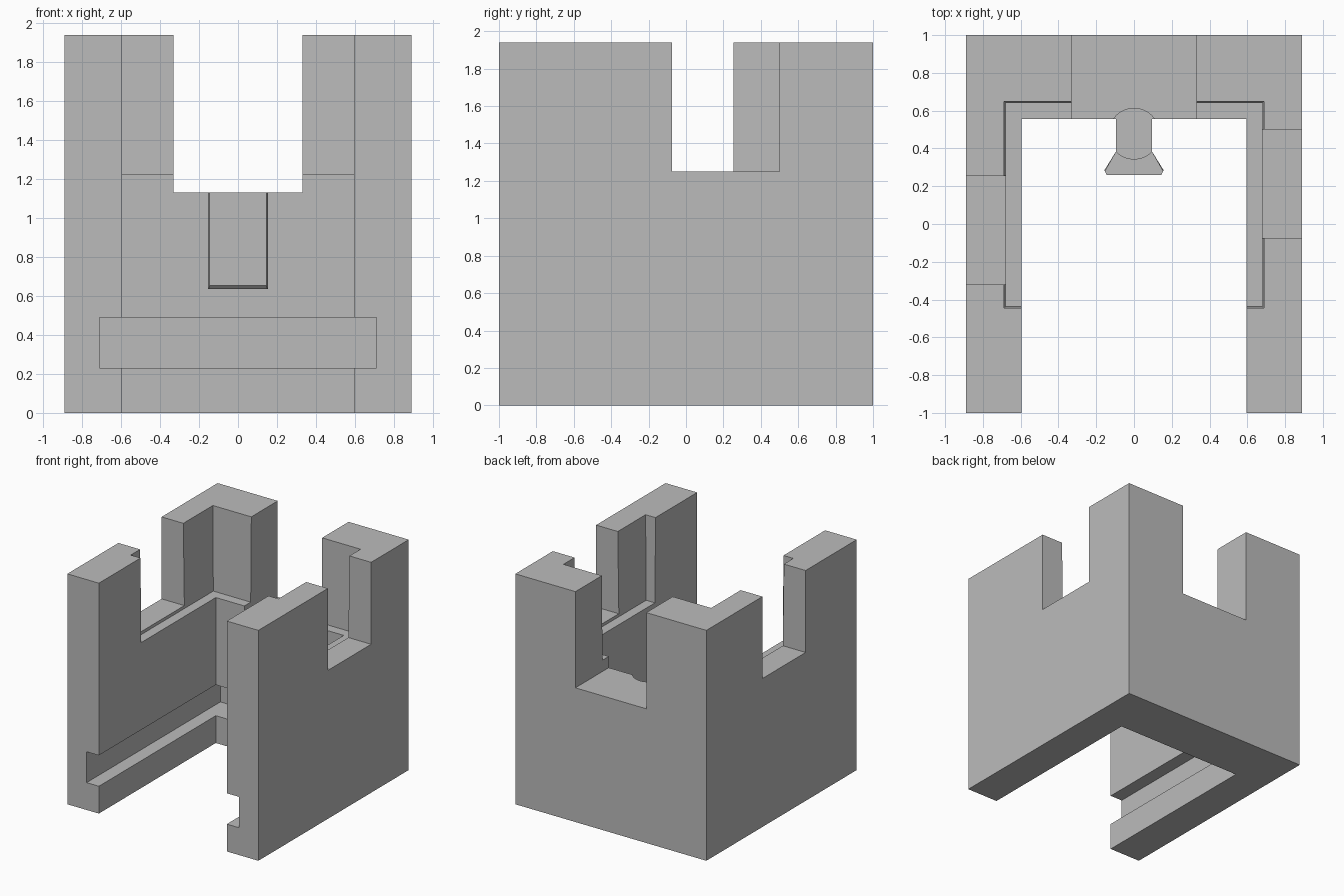
import bpy, bmesh, math

cube = bpy.data.objects.get("Cube")
if cube:
    bpy.data.objects.remove(cube, do_unlink=True)

grey = bpy.data.materials.new("plain grey")
grey.use_nodes = True
COLOUR = (0.5, 0.5, 0.5, 1)
grey.diffuse_color = COLOUR
grey.node_tree.nodes["Principled BSDF"].inputs["Base Color"].default_value = COLOUR


def loft(name, sections):
    """Solid through horizontal outlines, given as (height, points)."""
    bm = bmesh.new()
    rings = [[bm.verts.new((x, y, z)) for x, y in pts] for z, pts in sections]
    n = len(rings[0])
    for low, high in zip(rings, rings[1:]):
        for i in range(n):
            j = (i + 1) % n
            bm.faces.new((low[i], low[j], high[j], high[i]))
    bm.faces.new(rings[0][::-1])
    bm.faces.new(rings[-1])
    bmesh.ops.recalc_face_normals(bm, faces=bm.faces)
    mesh = bpy.data.meshes.new(name)
    bm.to_mesh(mesh)
    bm.free()
    mesh.materials.append(grey)
    obj = bpy.data.objects.new(name, mesh)
    bpy.context.collection.objects.link(obj)
    return obj


def rect(x0, x1, y0, y1):
    return [(x0, y0), (x1, y0), (x1, y1), (x0, y1)]


def box(name, x0, x1, y0, y1, z0, z1):
    r = rect(x0, x1, y0, y1)
    return loft(name, [(z0, r), (z1, r)])


def mirrored(half):
    """Close an outline from its +x half."""
    return half + [(-x, y) for x, y in reversed(half)]


def cut(target, cutter):
    cutter.hide_render = True
    mod = target.modifiers.new("cut", "BOOLEAN")
    mod.operation = "DIFFERENCE"
    mod.solver = "EXACT"
    mod.object = cutter
    bpy.context.view_layer.objects.active = target
    bpy.ops.object.modifier_apply(modifier=mod.name)


W, H, IN, BACK = 0.89, 1.94, 0.596, 0.556

# Three-walled housing
plan = mirrored([(IN, BACK), (IN, -1), (W, -1), (W, 1)])
housing = loft("housing", [(0, plan), (H, plan)])

# Drafted recess around the upper inner walls
recess = loft("recess_cutter", [
    (1.225, rect(-0.678, 0.678, -0.438, 0.64)),
    (H + 0.07, rect(-0.689, 0.689, -0.446, 0.649))])

cutters = [
    box("groove_cutter", -0.71, 0.71, -1.2, 0.78, 0.23, 0.49),
    recess,
    box("back_notch_cutter", -0.33, 0.33, 0.3, 1.2, 1.13, 2.2),
    box("left_notch_cutter", 0.5, 1.1, -0.075, 0.5, 1.25, 2.2),
    box("right_notch_cutter", -1.1, -0.5, -0.32, 0.255, 1.25, 2.2),
]
for c in cutters:
    cut(housing, c)

# Flared coupling on the back wall, bevelled along the lower front
def coupling_outline(side, nose_x, nose):
    return mirrored([(nose_x, nose), (0.155, side), (0.095, 0.385), (0.095, BACK)])


full = coupling_outline(0.28, 0.145, 0.26)
coupling = loft("coupling", [
    (0.635, coupling_outline(0.287, 0.15, 0.28)), (0.655, full), (1.13, full)])

# Round socket sunk into the coupling and wall
circle = [(0.134 * math.cos(a), 0.478 + 0.134 * math.sin(a))
          for a in (math.tau * i / 48 for i in range(48))]
socket = loft("socket_cutter", [(0.85, circle), (1.3, circle)])
cut(housing, socket)
cut(coupling, socket)

for c in cutters + [socket]:
    bpy.data.objects.remove(c, do_unlink=True)

for obj in (housing, coupling):
    bpy.ops.object.select_all(action="DESELECT")
    obj.select_set(True)
    bpy.context.view_layer.objects.active = obj
    bpy.ops.object.shade_smooth_by_angle(angle=math.radians(20))
